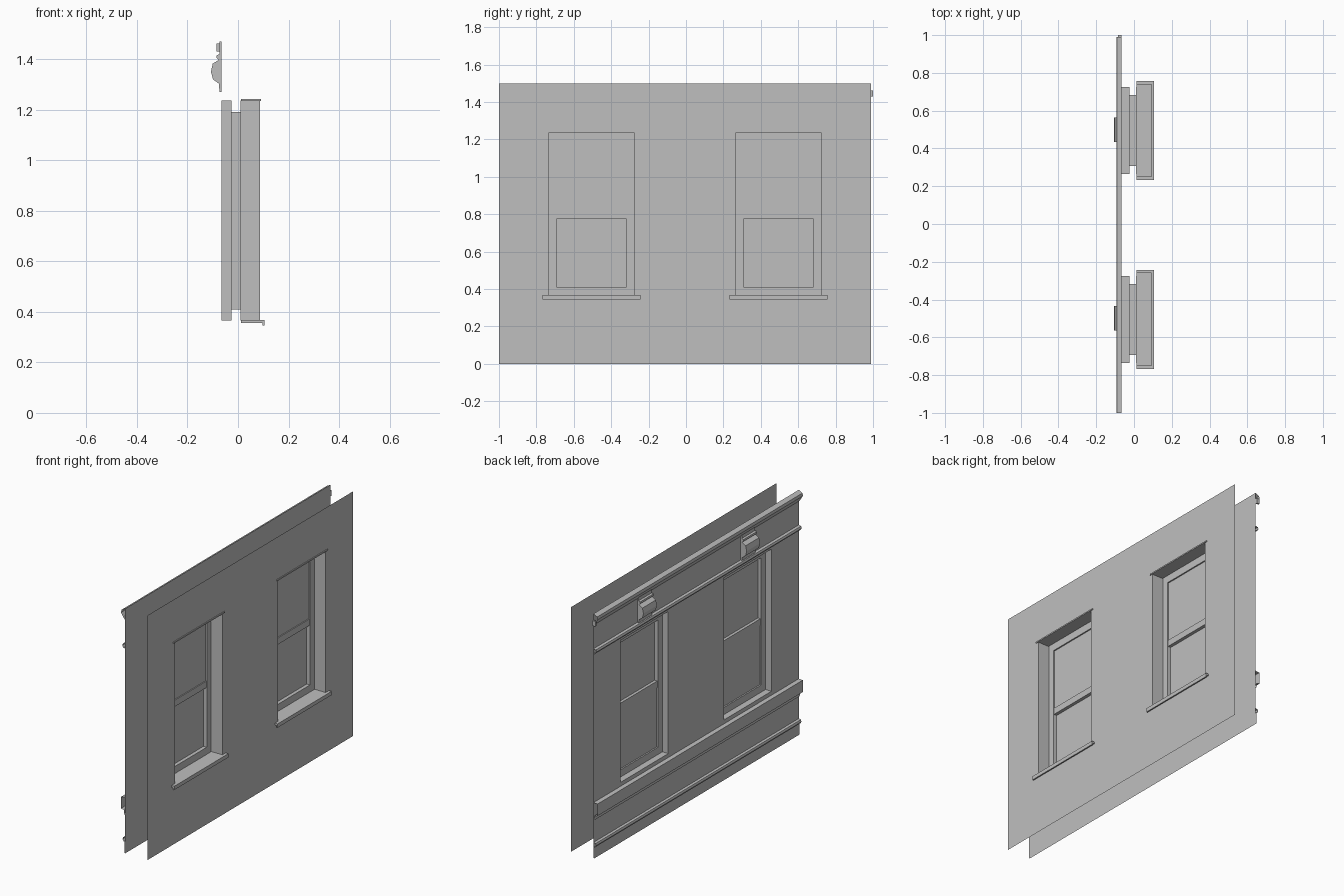
import bpy, bmesh

if "Cube" in bpy.data.objects:
    bpy.data.objects.remove(bpy.data.objects["Cube"], do_unlink=True)

plaster = bpy.data.materials.new("plain grey")
plaster.use_nodes = True
GREY = (0.52, 0.52, 0.52, 1)
plaster.diffuse_color = GREY
plaster.node_tree.nodes["Principled BSDF"].inputs["Base Color"].default_value = GREY

Y0, Y1, HEIGHT = -1.0, 0.99, 1.5
INNER, OUTER = -0.065, 0.087
CENTRES = {"right": -0.505, "left": 0.495}
HALF, SILL, HEAD = 0.23, 0.366, 1.237       # window opening
GLASS, LOW, HIGH = 0.188, 0.41, 1.19        # glazed opening


def finish(name, bm, outward=True):
    bmesh.ops.remove_doubles(bm, verts=bm.verts, dist=1e-5)
    if outward:
        bmesh.ops.recalc_face_normals(bm, faces=bm.faces)
    mesh = bpy.data.meshes.new(name)
    bm.to_mesh(mesh)
    bm.free()
    mesh.materials.append(plaster)
    ob = bpy.data.objects.new(name, mesh)
    bpy.context.collection.objects.link(ob)
    return ob


def quad(bm, *points):
    return bm.faces.new([bm.verts.new(p) for p in points])


def box(name, x, y, z):
    bm = bmesh.new()
    bmesh.ops.create_cube(bm, size=1)
    for v in bm.verts:
        v.co = [r[0] if c < 0 else r[1] for c, r in zip(v.co, (x, y, z))]
    return finish(name, bm)


def moulding(name, profile, y0, y1, capped=False):
    """Extrude an (x, z) profile along y; open ends unless capped."""
    bm = bmesh.new()
    for (xa, za), (xb, zb) in zip(profile, profile[1:]):
        quad(bm, (xa, y0, za), (xa, y1, za), (xb, y1, zb), (xb, y0, zb))
    if capped:
        for y in (y0, y1):
            bm.faces.new([bm.verts.new((x, y, z)) for x, z in profile])
    return finish(name, bm, capped)


def wall(name, x, facing):
    """Flat sheet with a hole for each window."""
    bm = bmesh.new()
    ys = sorted([Y0, Y1] + [c + s * HALF for c in CENTRES.values() for s in (-1, 1)])
    zs = [0, SILL, HEAD, HEIGHT]
    for i in range(len(ys) - 1):
        for j in range(len(zs) - 1):
            if i % 2 and j == 1:
                continue
            a, b, c, d = ys[i], ys[i + 1], zs[j], zs[j + 1]
            f = quad(bm, (x, a, c), (x, b, c), (x, b, d), (x, a, d))
            if facing < 0:
                f.normal_flip()
    finish(name, bm, False)


def window_frame(name, centre):
    """Reveal and sash opening as a stepped rectangular tunnel."""
    wide, tight = (HALF, SILL, HEAD), (GLASS, LOW, HIGH)
    steps = [(INNER, wide), (-0.025, wide), (-0.025, tight),
             (0.01, tight), (0.01, wide), (OUTER, wide)]
    bm = bmesh.new()
    loops = []
    for x, (h, lo, hi) in steps:
        loops.append([(x, centre - h, lo), (x, centre + h, lo),
                      (x, centre + h, hi), (x, centre - h, hi)])
    for a, b in zip(loops, loops[1:]):
        for i in range(4):
            k = (i + 1) % 4
            quad(bm, a[i], b[i], b[k], a[k])
    finish(name, bm, False)


# Two wall skins
wall("outer_wall", OUTER, 1)
wall("inner_wall", INNER, -1)

for side, c in CENTRES.items():
    # Window frame, panes and meeting rail
    window_frame(side + "_window_frame", c)
    span = (c - GLASS, c + GLASS)
    box(side + "_upper_pane", (-0.002, 0.002), span, (0.795, HIGH))
    box(side + "_lower_pane", (-0.016, -0.012), span, (LOW, 0.795))
    box(side + "_meeting_rail", (-0.02, 0.008), span, (0.775, 0.815))
    # Exterior head strip and sill with drip lip
    box(side + "_window_head", (0.012, 0.092), (c - 0.247, c + 0.247), (1.234, 1.242))
    moulding(side + "_window_sill",
             [(0.012, 0.368), (0.105, 0.368), (0.105, 0.345),
              (0.097, 0.345), (0.097, 0.356), (0.012, 0.356), (0.012, 0.368)][:-1]
             + [(0.012, 0.368)], c - 0.262, c + 0.262, True)
    # Barrel bracket under the cornice with its backing plate
    y0, y1 = c - 0.06, c + 0.07
    barrel = [(INNER, 1.27), (-0.073, 1.27), (-0.076, 1.303), (-0.099, 1.32),
              (-0.107, 1.35), (-0.1, 1.382), (-0.076, 1.397), (-0.086, 1.405),
              (-0.084, 1.415), (-0.074, 1.42), (-0.073, 1.47), (INNER, 1.47), (INNER, 1.27)]
    moulding(side + "_bracket", barrel, y0, y1, True)

# Interior mouldings running the length of the wall
moulding("cornice", [(INNER, 1.5), (-0.09, 1.487), (-0.093, 1.47), (-0.081, 1.45),
                     (-0.07, 1.435), (INNER, 1.43)], Y0, Y1)
box("cornice_end", (-0.085, INNER), (Y1, 1.0), (1.43, 1.462))
moulding("chair_rail", [(INNER, 0.342), (-0.092, 0.34), (-0.093, 0.268), (-0.073, 0.264),
                        (-0.071, 0.236), (INNER, 0.232)], Y0, Y1)
for name, z, depth in (("picture_rail", 1.27, 0.02), ("baseboard_bead", 0.083, 0.018)):
    moulding(name, [(INNER, z + 0.015), (INNER - depth * 0.8, z + 0.012),
                    (INNER - depth, z), (INNER - depth * 0.6, z - 0.012),
                    (INNER, z - 0.015)], Y0, Y1)
moulding("baseboard", [(-0.069, 0.07), (-0.069, 0)], Y0, Y1)
